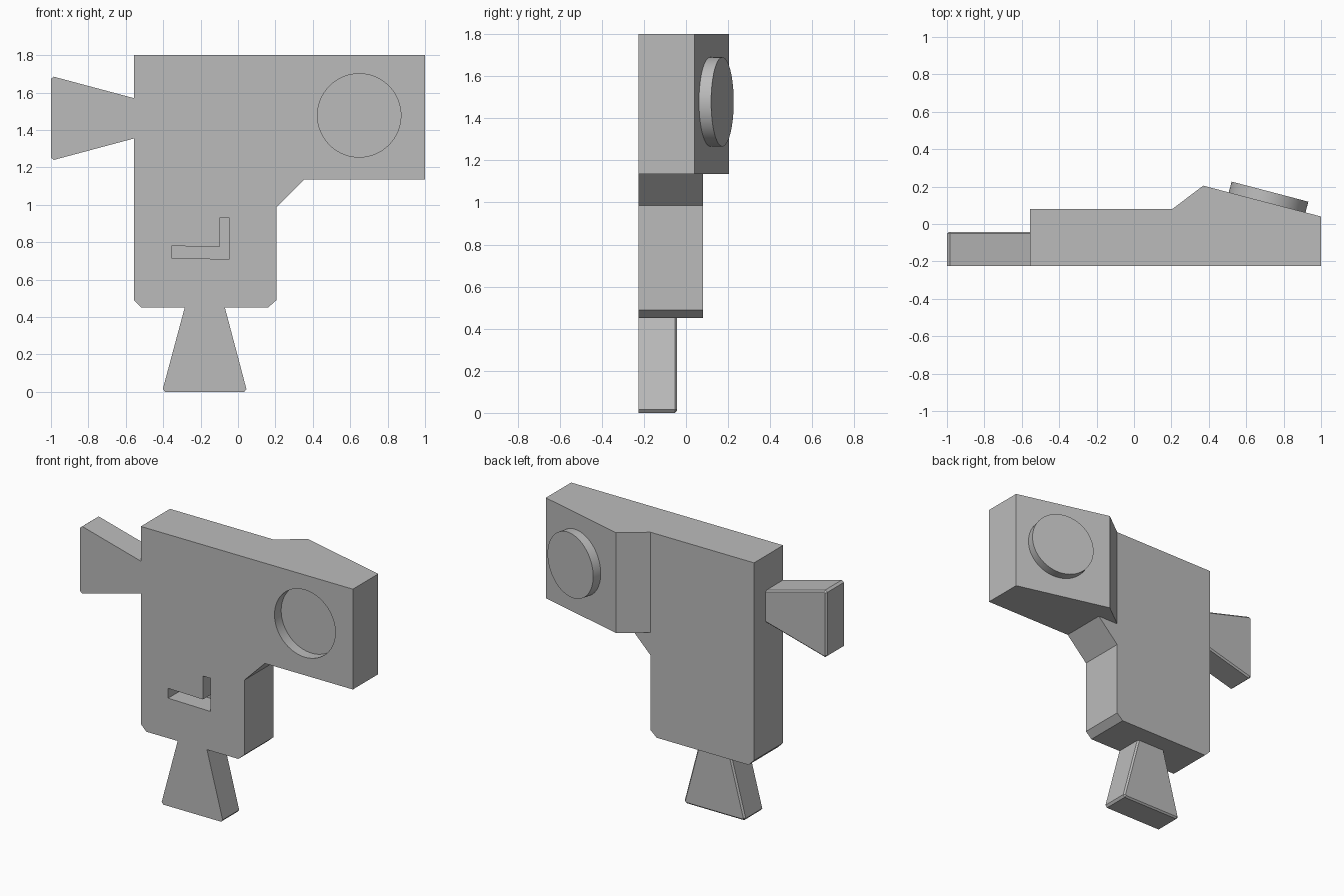
import bpy, bmesh, math
from mathutils import Vector

FRONT = -0.225   # flat front plane shared by all parts
BACK = 0.08      # back plane of the main body

if "Cube" in bpy.data.objects:
    bpy.data.objects.remove(bpy.data.objects["Cube"])

grey = bpy.data.materials.new("plain grey")
grey.use_nodes = True
grey.diffuse_color = (0.5, 0.5, 0.5, 1)
grey.node_tree.nodes["Principled BSDF"].inputs["Base Color"].default_value = grey.diffuse_color


def prism(name, outline, offset, chamfer_side=None):
    """Extrude a closed outline of 3D points; optionally chamfer the far rim."""
    bm = bmesh.new()
    base = bm.faces.new([bm.verts.new(p) for p in outline])
    far = bmesh.ops.extrude_face_region(bm, geom=[base], use_keep_orig=True)["geom"]
    verts = [g for g in far if isinstance(g, bmesh.types.BMVert)]
    bmesh.ops.translate(bm, verts=verts, vec=offset)
    if chamfer_side:
        cap = [g for g in far if isinstance(g, bmesh.types.BMFace)][0]
        rim = [e for e in cap.edges if not all(chamfer_side(v.co) for v in e.verts)]
        bmesh.ops.recalc_face_normals(bm, faces=bm.faces)
        bmesh.ops.bevel(bm, geom=rim, offset=0.01, segments=1, affect='EDGES')
    bmesh.ops.recalc_face_normals(bm, faces=bm.faces)
    mesh = bpy.data.meshes.new(name)
    bm.to_mesh(mesh)
    bm.free()
    mesh.materials.append(grey)
    obj = bpy.data.objects.new(name, mesh)
    bpy.context.collection.objects.link(obj)
    return obj


def upright(points, y=FRONT):
    return [(x, y, z) for x, z in points]


def disc(name, centre, axis, radius, depth):
    bpy.ops.mesh.primitive_cylinder_add(vertices=64, radius=radius, depth=depth, location=centre)
    obj = bpy.context.object
    obj.name = name
    obj.rotation_euler = Vector(axis).to_track_quat('Z', 'Y').to_euler()
    obj.data.materials.append(grey)
    return obj


def select_only(obj):
    bpy.ops.object.select_all(action='DESELECT')
    obj.select_set(True)
    bpy.context.view_layer.objects.active = obj


def combine(target, tool, operation):
    mod = target.modifiers.new(operation, 'BOOLEAN')
    mod.operation = operation
    mod.solver = 'EXACT'
    mod.object = tool
    tool.hide_render = True
    select_only(target)
    bpy.ops.object.modifier_apply(modifier=mod.name)
    bpy.data.objects.remove(tool)


# Main body: lower trunk with clipped corners and a diagonal bracket
body = prism("body", upright([
    (-0.555, 1.135), (0.355, 1.135), (0.205, 0.985), (0.205, 0.49),
    (0.16, 0.45), (-0.515, 0.45), (-0.555, 0.49)]), (0, BACK - FRONT, 0))

# Upper block whose right end swells into a sloped wedge at the back
head = prism("head", [(x, y, 1.135) for x, y in [
    (-0.555, FRONT), (1, FRONT), (1, 0.04), (0.37, 0.205),
    (0.205, BACK), (-0.555, BACK)]], (0, 0, 1.8 - 1.135))
combine(body, head, 'UNION')

# Merge the flush faces of trunk and upper block
bm = bmesh.new()
bm.from_mesh(body.data)
bmesh.ops.remove_doubles(bm, verts=bm.verts, dist=0.0001)
bmesh.ops.dissolve_limit(bm, angle_limit=0.01, verts=bm.verts, edges=bm.edges)
bm.to_mesh(body.data)
bm.free()

# Round socket and angled slot sunk into the front
combine(body, disc("socket_cutter", (0.648, FRONT, 1.478), (0, 1, 0), 0.223, 0.14), 'DIFFERENCE')
slot = prism("slot_cutter", upright([
    (-0.355, 0.78), (-0.355, 0.715), (-0.045, 0.71), (-0.045, 0.93),
    (-0.1, 0.93), (-0.1, 0.775)], FRONT - 0.1), (0, 0.25, 0))
combine(body, slot, 'DIFFERENCE')

# Round peg standing on the sloped back
slope = math.atan2(0.165, 0.63)
axis = Vector((math.sin(slope), math.cos(slope), 0))
outer = Vector((0.727, 0.173, 1.478))
peg = disc("peg", outer - axis * 0.05, axis, 0.212, 0.1)

# Flared tabs, one on the side and one underneath
prism("side_tab", upright([
    (-0.555, 1.57), (-0.985, 1.685), (-1, 1.673), (-1, 1.252),
    (-0.985, 1.24), (-0.555, 1.355)]), (0, 0.183, 0), lambda p: p.x > -0.56)
prism("bottom_tab", upright([
    (-0.285, 0.45), (-0.402, 0.015), (-0.39, 0), (0.033, 0),
    (0.045, 0.015), (-0.07, 0.45)]), (0, 0.183, 0), lambda p: p.z > 0.44)

# Smooth the round walls, keep all corners sharp
for obj in (body, peg):
    select_only(obj)
    bpy.ops.object.shade_smooth_by_angle(angle=math.radians(20))
